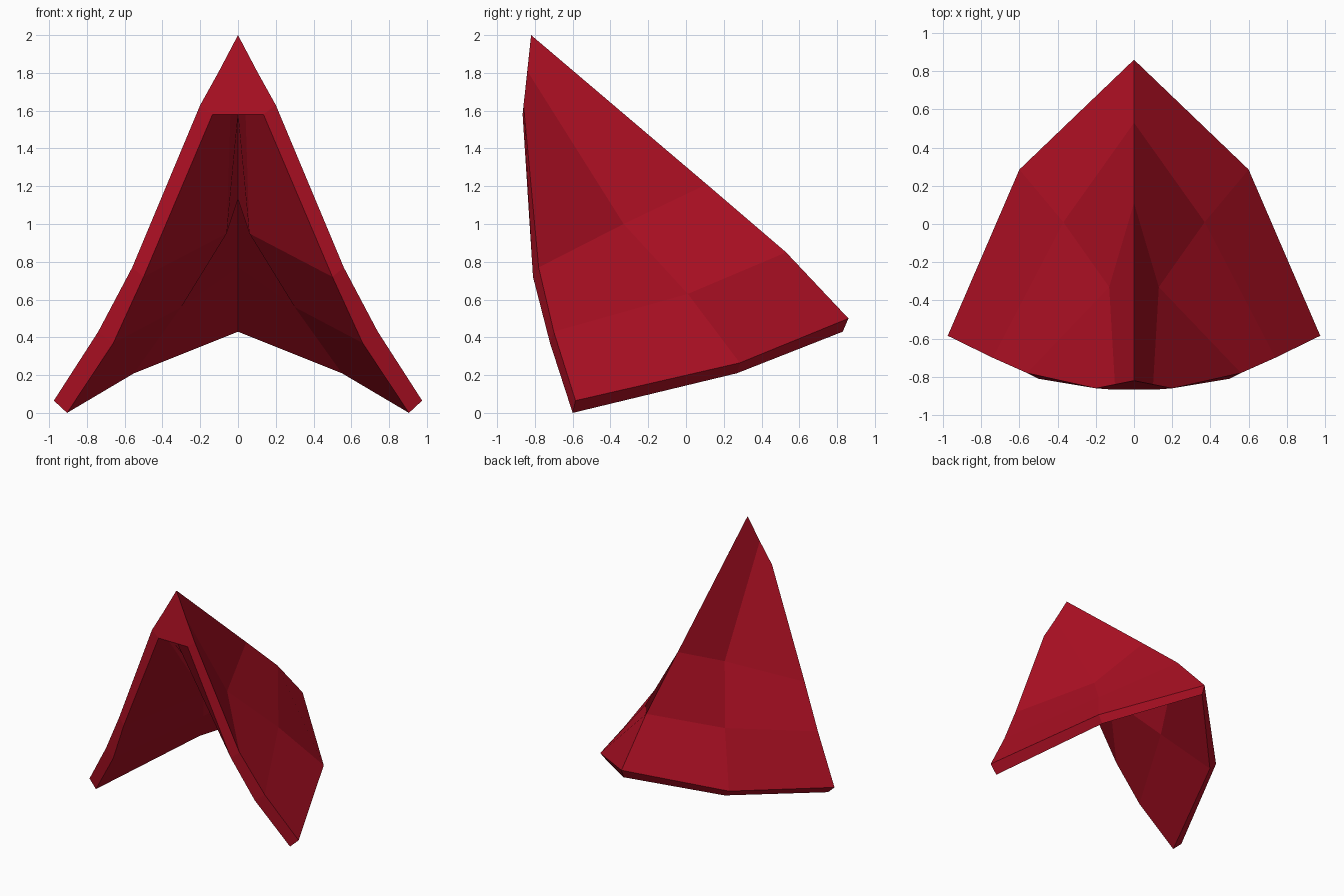
import bpy
import bmesh

if "Cube" in bpy.data.objects:
    bpy.data.objects.remove(bpy.data.objects["Cube"])

red = bpy.data.materials.new("deep red cloth")
red.diffuse_color = (0.42, 0.005, 0.017, 1)
red.use_nodes = True
red.node_tree.nodes["Principled BSDF"].inputs["Base Color"].default_value = red.diffuse_color

# Rows run from the peak to the hem, columns from the back ridge to the front edge
outer = [
    [(0, -0.82, 2.0), (0.1, -0.84, 1.81), (0.2, -0.86, 1.63)],
    [(0, 0.11, 1.21), (0.13, -0.33, 1.0), (0.56, -0.78, 0.77)],
    [(0, 0.53, 0.85), (0.37, 0.01, 0.63), (0.74, -0.70, 0.43)],
    [(0, 0.86, 0.5), (0.6, 0.285, 0.265), (0.975, -0.585, 0.065)],
]
inner = [
    [(0, -0.865, 1.58), (0.04, -0.865, 1.58), (0.135, -0.865, 1.58)],
    [(0, 0.06, 1.13), (0.06, -0.37, 0.95), (0.5, -0.81, 0.72)],
    [(0, 0.49, 0.77), (0.3, -0.03, 0.56), (0.66, -0.72, 0.37)],
    [(0, 0.83, 0.43), (0.55, 0.27, 0.21), (0.905, -0.6, 0.0)],
]

bm = bmesh.new()


def add_layer(rows):
    """Skin one grid of points with quads."""
    grid = [[bm.verts.new(p) for p in row] for row in rows]
    for a, b in zip(grid, grid[1:]):
        for i in range(2):
            bm.faces.new((a[i], b[i], b[i + 1], a[i + 1]))
    return grid


def border(g):
    """Top edge, front edge, then hem, leaving the ridge open."""
    return g[0] + [row[2] for row in g[1:]] + g[3][1::-1]


# Outer cloth, lining, and the rim joining them
out_b, in_b = border(add_layer(outer)), border(add_layer(inner))
for i in range(len(out_b) - 1):
    bm.faces.new((out_b[i], out_b[i + 1], in_b[i + 1], in_b[i]))

# Mirror to the other side and weld along the ridge
geom = bm.verts[:] + bm.edges[:] + bm.faces[:]
copy = bmesh.ops.duplicate(bm, geom=geom)["geom"]
for v in copy:
    if isinstance(v, bmesh.types.BMVert):
        v.co.x *= -1
bmesh.ops.remove_doubles(bm, verts=bm.verts, dist=0.0005)
bmesh.ops.recalc_face_normals(bm, faces=bm.faces)

mesh = bpy.data.meshes.new("hooded_cape")
bm.to_mesh(mesh)
bm.free()
mesh.materials.append(red)
cape = bpy.data.objects.new("hooded_cape", mesh)
bpy.context.collection.objects.link(cape)
